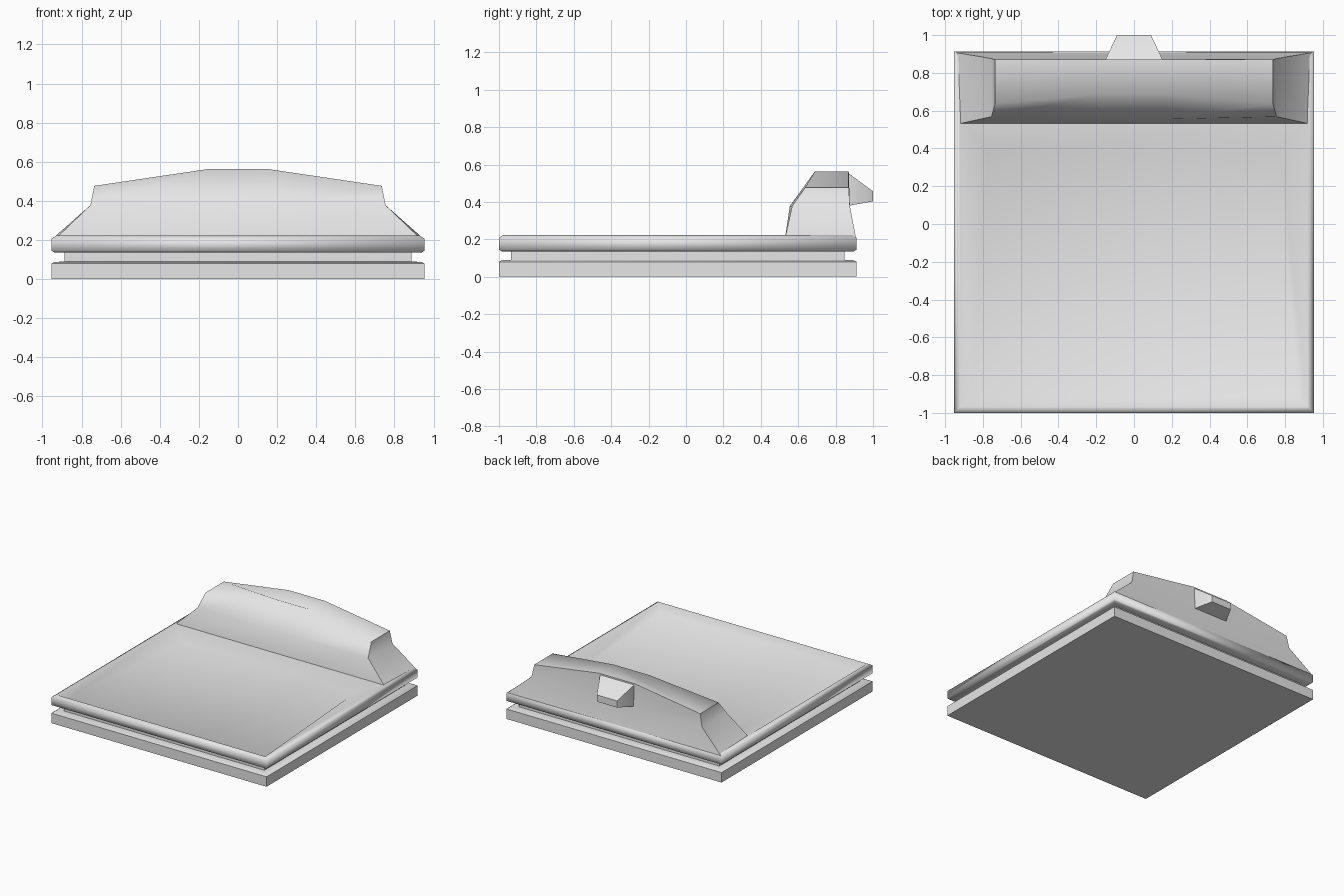
import bpy, bmesh, math

if "Cube" in bpy.data.objects:
    bpy.data.objects.remove(bpy.data.objects["Cube"])

grey = bpy.data.materials.new("light_grey")
grey.diffuse_color = (0.8, 0.79, 0.795, 1)
grey.use_nodes = True
grey.node_tree.nodes["Principled BSDF"].inputs["Base Color"].default_value = grey.diffuse_color


def loft(name, rings, angle):
    """Stack closed rings of points into a capped solid."""
    bm = bmesh.new()
    loops = [[bm.verts.new(p) for p in ring] for ring in rings]
    n = len(rings[0])
    for a, b in zip(loops, loops[1:]):
        for i in range(n):
            j = (i + 1) % n
            bm.faces.new((a[i], a[j], b[j], b[i]))
    bm.faces.new(loops[0][::-1])
    bm.faces.new(loops[-1])
    bmesh.ops.recalc_face_normals(bm, faces=bm.faces)
    me = bpy.data.meshes.new(name)
    bm.to_mesh(me)
    bm.free()
    me.materials.append(grey)
    ob = bpy.data.objects.new(name, me)
    bpy.context.collection.objects.link(ob)
    bpy.ops.object.select_all(action='DESELECT')
    ob.select_set(True)
    bpy.context.view_layer.objects.active = ob
    bpy.ops.object.shade_smooth_by_angle(angle=math.radians(angle))
    return ob


def rect(inset, z):
    x, y0, y1 = 0.953 - inset, -1 + inset, 0.912 - inset
    return [(-x, y0, z), (x, y0, z), (x, y1, z), (-x, y1, z)]


# Grooved square base: two chamfered slabs around a recessed core
profile = [(0, 0), (0, 0.08), (0.015, 0.088), (0.065, 0.09), (0.065, 0.135),
           (0.015, 0.136), (0, 0.145), (0, 0.208), (0.022, 0.222)]
rings = [rect(i, z) for i, z in profile]
# Shallow dished top: narrow rim, then a lower floor in front of the ridge
rings.append([(-0.92, -0.97, 0.222), (0.92, -0.97, 0.222), (0.92, 0.54, 0.222), (-0.92, 0.54, 0.222)])
rings.append([(-0.87, -0.92, 0.175), (0.87, -0.92, 0.175), (0.77, 0.38, 0.175), (-0.77, 0.38, 0.175)])
loft("grooved_base", rings, 60)


# Raised back ridge: each ring has four columns across the front and back
def ridge_ring(xe, xm, front_end, front_mid, back, z_end, z_mid, back_x=None):
    cols = [(-xe, front_end, z_end), (-xm, front_mid, z_mid),
            (xm, front_mid, z_mid), (xe, front_end, z_end)]
    bx = back_x or xe
    return cols + [(bx, back, z_end), (xm, back, z_mid),
                   (-xm, back, z_mid), (-bx, back, z_end)]


loft("back_ridge", [
    ridge_ring(0.93, 0.16, 0.53, 0.53, 0.908, 0.21, 0.21, 0.945),
    ridge_ring(0.755, 0.16, 0.568, 0.555, 0.876, 0.378, 0.378),
    ridge_ring(0.735, 0.16, 0.637, 0.688, 0.87, 0.477, 0.562),
], 60)


# Tapered tab on the back of the ridge
def tab_ring(y, x, z0, z1):
    return [(-x, y, z0), (x, y, z0), (x, y, z1), (-x, y, z1)]


loft("back_tab", [
    tab_ring(0.86, 0.15, 0.377, 0.555),
    tab_ring(0.873, 0.15, 0.38, 0.55),
    tab_ring(1.0, 0.09, 0.403, 0.457),
], 30)
